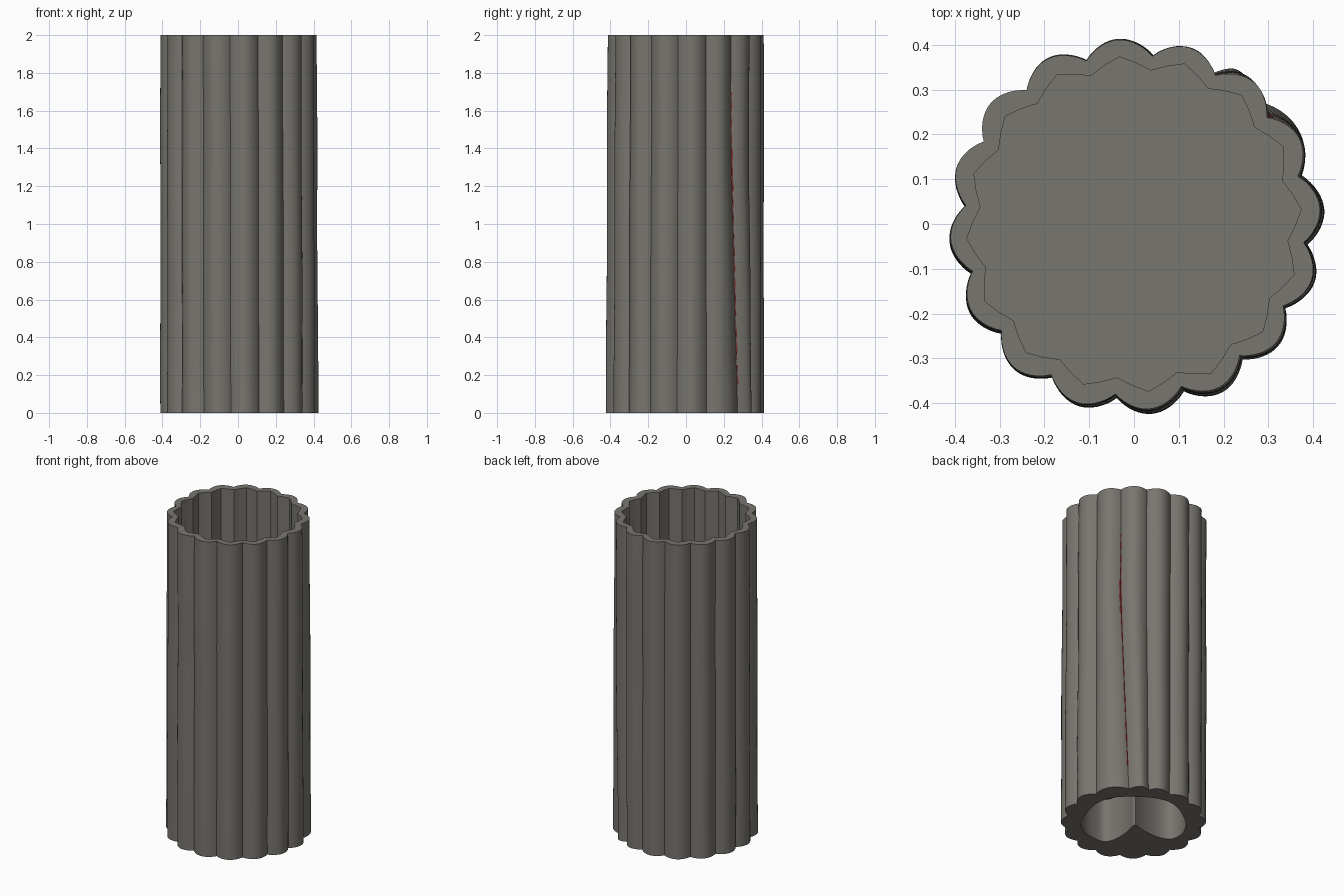
import bpy, math

if "Cube" in bpy.data.objects:
    bpy.data.objects.remove(bpy.data.objects["Cube"])

LOBES, PHASE, H = 16, math.radians(5), 2.0


def material(name, rgb):
    m = bpy.data.materials.new(name)
    m.diffuse_color = (*rgb, 1)
    m.use_nodes = True
    m.node_tree.nodes["Principled BSDF"].inputs["Base Color"].default_value = m.diffuse_color
    return m


stone = material("warm grey", (0.19, 0.18, 0.16))
red = material("dark red", (0.20, 0.03, 0.03))


def make(name, verts, faces, mat):
    me = bpy.data.meshes.new(name)
    me.from_pydata(verts, [], faces)
    me.update()
    me.materials.append(mat)
    ob = bpy.data.objects.new(name, me)
    bpy.context.collection.objects.link(ob)
    bpy.context.view_layer.objects.active = ob
    ob.select_set(True)
    bpy.ops.object.shade_smooth_by_angle(angle=math.radians(35))
    ob.select_set(False)
    return ob


def drift(a, z):
    # flutes at the back right wander sideways towards the foot
    d = (a - math.radians(42) + math.pi) % (2 * math.pi) - math.pi
    return math.radians(8) * math.exp(-(d / 0.3) ** 2) * max(0, 1 - z / 1.3)


def outer(a, z, extra=0.0):
    # scalloped outline: round crests, tighter valleys, slightly wider foot
    s = abs(math.cos(LOBES / 2 * (a - PHASE)))
    r = 0.380 + 0.035 * s ** 0.9 + 0.003 * math.sin(3 * a + 1) + extra
    r *= 1 + 0.010 * (1 - z / H)
    r += 0.0015 * math.sin(5 * z + 4 * a)
    k = 1 - z / H
    b = a + drift(a, z)
    return (r * math.cos(b) + 0.004 * k, r * math.sin(b) - 0.005 * k, z)


def inner(a, z):
    r = 0.360 + 0.015 * math.cos(LOBES * (a - PHASE))
    return (r * math.cos(a), r * math.sin(a), z)


def recess(a, z):
    # kidney-shaped hollow under the base with a tongue from the front left
    d = (a - math.radians(225) + math.pi) % (2 * math.pi) - math.pi
    r = 0.30 - 0.27 * math.exp(-(d / 0.55) ** 4) + 0.008 * math.sin(5 * a)
    return (r * math.cos(a), r * math.sin(a), z)


# fluted cup: recess ceiling, recess wall, base, outside, rim, inside, floor
N, ROWS = 256, 24
ang = [PHASE + 2 * math.pi * i / N for i in range(N)]
# inside outline is faceted: snap to four points per flute
step = 2 * math.pi / (LOBES * 4)


def faceted(a, z):
    t = (a - PHASE) / step
    i, f = math.floor(t + 1e-6), max(0, t - math.floor(t + 1e-6))
    p, q = inner(PHASE + i * step, z), inner(PHASE + (i + 1) * step, z)
    return (p[0] + (q[0] - p[0]) * f, p[1] + (q[1] - p[1]) * f, z)


rings = [[recess(a, 0.28) for a in ang], [recess(a, 0) for a in ang]]
rings += [[outer(a, H * j / ROWS) for a in ang] for j in range(ROWS + 1)]
rings += [[faceted(a, H) for a in ang], [faceted(a, 0.36) for a in ang]]
verts = [v for r in rings for v in r]
faces = []
for j in range(len(rings) - 1):
    for i in range(N):
        k = (i + 1) % N
        faces.append((j * N + i, j * N + k, (j + 1) * N + k, (j + 1) * N + i))
faces.append(tuple(reversed(range(N))))
faces.append(tuple((len(rings) - 1) * N + i for i in range(N)))
make("fluted_cup", verts, faces, stone)

# thin broken red streak along one valley
mid = PHASE + 1.5 * 2 * math.pi / LOBES
sv, sf = [], []
M = 60
for j in range(M + 1):
    z = 0.15 + 1.55 * j / M
    w = 0.009 + 0.005 * math.sin(j * 1.9) + (0.008 if 1.17 < z < 1.4 else 0)
    for s in (-1, 0, 1):
        sv.append(outer(mid + s * w, z, 0.003))
for j in range(M):
    if j % 9 == 4 and j < 36:
        continue
    for s in (0, 1):
        b = 3 * j + s
        sf.append((b, b + 1, b + 4, b + 3))
make("red_streak", sv, sf, red)
